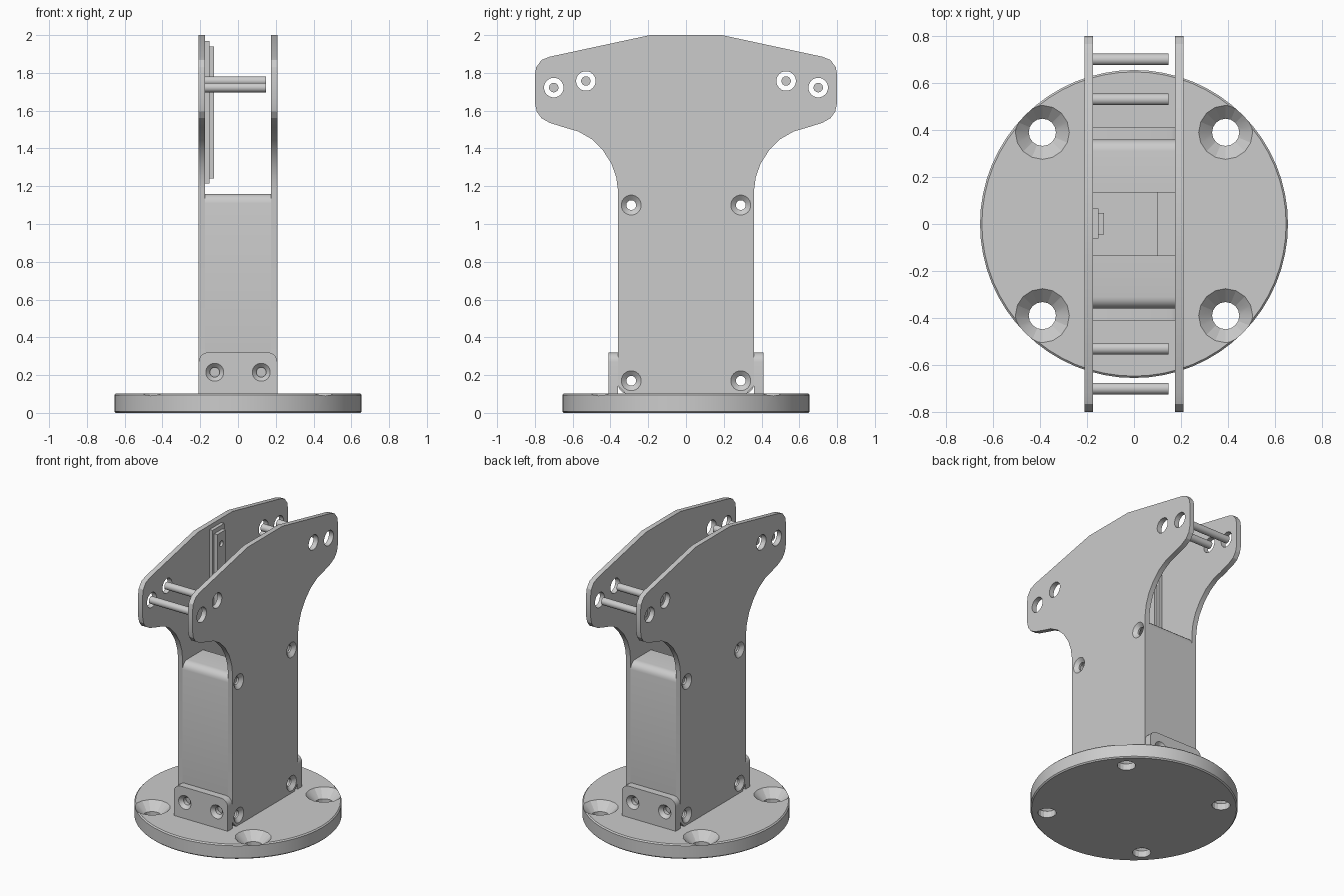
import bpy, bmesh
from math import sin, cos, pi, radians
from mathutils import Vector

if "Cube" in bpy.data.objects:
    bpy.data.objects.remove(bpy.data.objects["Cube"])


def finish(name, bm, smooth=True):
    bmesh.ops.recalc_face_normals(bm, faces=bm.faces)
    me = bpy.data.meshes.new(name)
    bm.to_mesh(me)
    bm.free()
    ob = bpy.data.objects.new(name, me)
    bpy.context.collection.objects.link(ob)
    if smooth:
        bpy.ops.object.select_all(action='DESELECT')
        ob.select_set(True)
        bpy.context.view_layer.objects.active = ob
        bpy.ops.object.shade_smooth_by_angle(angle=radians(20))
    return ob


def prism(name, pts, axis, a, b):
    # extrude a 2D outline along x (pts = y,z) or along y (pts = x,z)
    bm = bmesh.new()
    place = (lambda p: (a, p[0], p[1])) if axis == 'x' else (lambda p: (p[0], a, p[1]))
    face = bm.faces.new([bm.verts.new(place(p)) for p in pts])
    out = bmesh.ops.extrude_face_region(bm, geom=[face])
    move = Vector((b - a, 0, 0)) if axis == 'x' else Vector((0, b - a, 0))
    bmesh.ops.translate(bm, vec=move, verts=[v for v in out['geom'] if isinstance(v, bmesh.types.BMVert)])
    return finish(name, bm, False)


def box(name, x0, x1, y0, y1, z0, z1):
    return prism(name, [(y0, z0), (y1, z0), (y1, z1), (y0, z1)], 'x', x0, x1)


def lathe(bm, origin, axis, profile, n=16):
    # closed solid of revolution; profile = (distance along axis, radius)
    axis = Vector(axis).normalized()
    u = axis.orthogonal().normalized()
    w = axis.cross(u)
    rings = []
    for t, r in profile:
        rings.append([bm.verts.new(Vector(origin) + axis * t + (u * cos(2 * pi * i / n) + w * sin(2 * pi * i / n)) * r)
                      for i in range(n)])
    for p, q in zip(rings, rings[1:]):
        for i in range(n):
            j = (i + 1) % n
            bm.faces.new((p[i], p[j], q[j], q[i]))
    bm.faces.new(rings[0])
    bm.faces.new(rings[-1])


def cut(ob, bm):
    cutter = finish("cutter", bm, False)
    cutter.hide_render = True
    mod = ob.modifiers.new("holes", 'BOOLEAN')
    mod.operation = 'DIFFERENCE'
    mod.solver = 'EXACT'
    mod.object = cutter
    bpy.ops.object.select_all(action='DESELECT')
    bpy.context.view_layer.objects.active = ob
    ob.select_set(True)
    bpy.ops.object.modifier_apply(modifier=mod.name)
    bpy.data.objects.remove(cutter)
    bpy.ops.object.shade_smooth_by_angle(angle=radians(20))


def arc(cx, cz, r, a0, a1, n=5):
    return [(cx + r * cos(radians(a0 + (a1 - a0) * i / n)), cz + r * sin(radians(a0 + (a1 - a0) * i / n)))
            for i in range(n + 1)]


# round base with four countersunk holes
bm = bmesh.new()
lathe(bm, (0, 0, 0), (0, 0, 1), [(0, .647), (.008, .655), (.094, .655), (.102, .647)], 64)
base = finish("base_disc", bm)
bm = bmesh.new()
for sx in (-1, 1):
    for sy in (-1, 1):
        lathe(bm, (.39 * sx, .39 * sy, 0), (0, 0, 1), [(-.05, .058), (.045, .058), (.102, .115), (.15, .115)])
cut(base, bm)

# side plates with flared heads
half = [(.32, .102), (.36, .145), (.36, 1.18), (.37, 1.25), (.395, 1.32), (.44, 1.39), (.50, 1.45),
        (.57, 1.49), (.64, 1.51), (.72, 1.535), (.765, 1.56), (.79, 1.595), (.80, 1.64), (.80, 1.79),
        (.793, 1.83), (.765, 1.868), (.72, 1.886), (.19, 2.0)]
outline = half + [(-y, z) for y, z in reversed(half)]
rods = [(.70, 1.722), (.53, 1.757)]
for side, s in (("left", -1), ("right", 1)):
    plate = prism(side + "_side_plate", outline, 'x', .175 * s, .21 * s)
    bm = bmesh.new()
    for sy in (-1, 1):
        for y, z in rods:
            lathe(bm, (0, y * sy, z), (s, 0, 0), [(.1, .052), (.3, .052)], 20)
        for z in (.17, 1.10):
            lathe(bm, (0, .29 * sy, z), (s, 0, 0), [(.1, .026), (.188, .026), (.21, .053), (.25, .053)], 20)
    cut(plate, bm)

# cross rods in the head
for name, sy in (("front", -1), ("back", 1)):
    for i, (y, z) in enumerate(rods):
        bm = bmesh.new()
        lathe(bm, (0, y * sy, z), (1, 0, 0), [(-.18, .025), (.147, .025)], 20)
        finish(f"{name}_rod_{i + 1}", bm)

# bent sheet channels closing the front and back of the column
outer = [(.135, .102)] + arc(.31, .152, .05, -90, 0) + arc(.31, 1.11, .05, 0, 90) + [(.135, 1.16)]
inner = [(.135, 1.13)] + arc(.31, 1.11, .02, 90, 0) + arc(.31, .152, .02, 0, -90) + [(.135, .132)]
for name, s in (("front", -1), ("back", 1)):
    channel = prism(name + "_channel", [(y * s, z) for y, z in outer + inner], 'x', -.176, .176)
    bpy.ops.object.select_all(action='DESELECT')
    channel.select_set(True)
    bpy.context.view_layer.objects.active = channel
    bpy.ops.object.shade_smooth_by_angle(angle=radians(20))

    # foot bracket with two countersunk screw holes
    shape = [(-.208, .102), (.208, .102)] + arc(.158, .27, .05, 0, 90) + arc(-.158, .27, .05, 90, 180)
    bracket = prism(name + "_foot_bracket", shape, 'y', .36 * s, .41 * s)
    bm = bmesh.new()
    for x in (-.123, .123):
        lathe(bm, (x, 0, .215), (0, s, 0), [(.3, .026), (.387, .026), (.41, .048), (.45, .048)], 20)
    cut(bracket, bm)

# bent tab at the bottom of the column
box("inner_foot_tab", .10, .176, -.135, .135, .101, .132)

# mounting strip inside the left plate
box("strip_backing", -.176, -.152, -.062, .066, 1.215, 1.97)
strip = box("strip_cover", -.153, -.128, -.045, .047, 1.24, 1.94)
bm = bmesh.new()
for z in (1.32, 1.86):
    lathe(bm, (0, 0, z), (-1, 0, 0), [(.10, .02), (.145, .02)])
cut(strip, bm)
